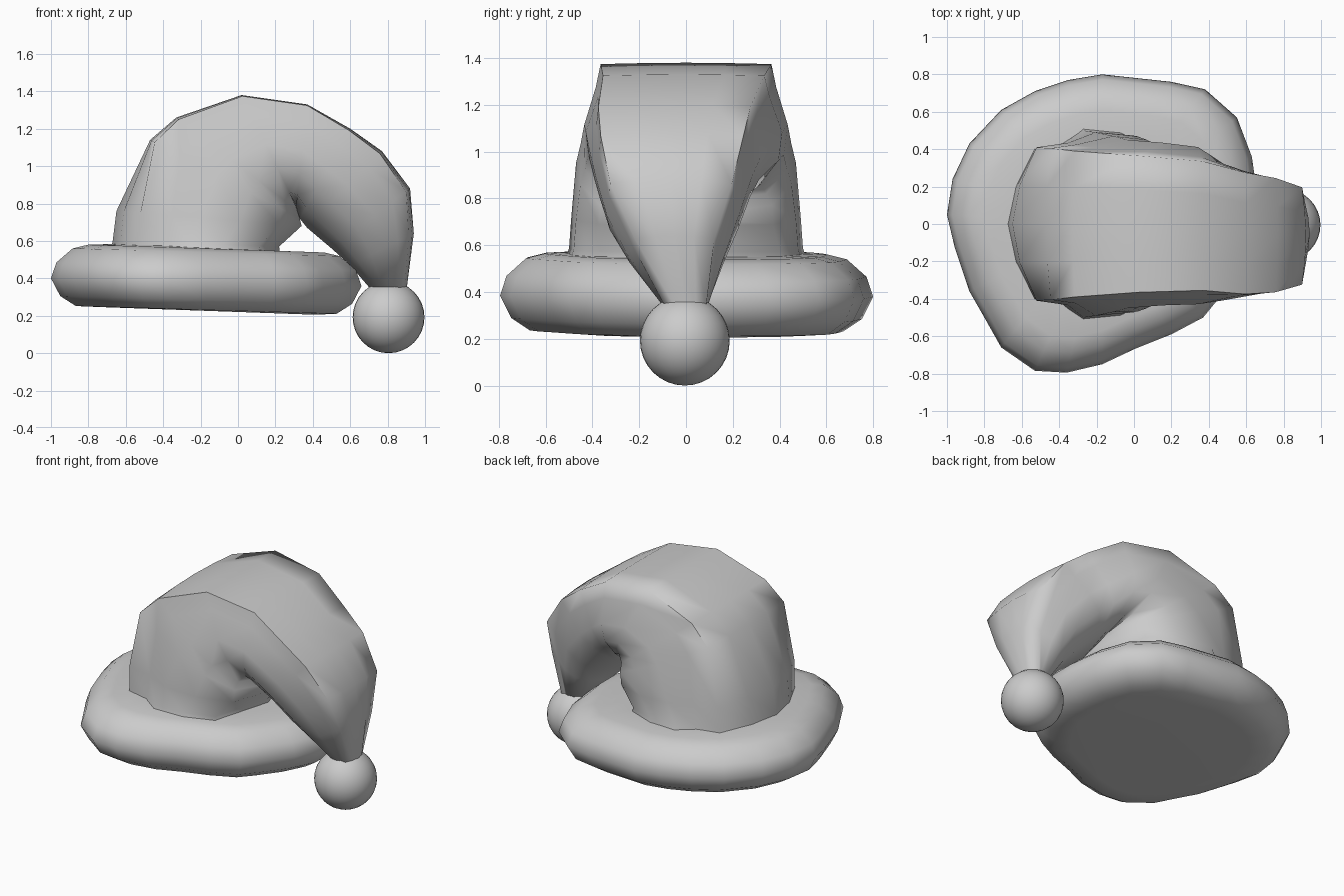
import bpy, bmesh
from math import radians

if "Cube" in bpy.data.objects:
    bpy.data.objects.remove(bpy.data.objects["Cube"])


def loft(name, rings, angle):
    """Skin a list of equal-length closed rings and cap both ends."""
    bm = bmesh.new()
    loops = [[bm.verts.new(p) for p in ring] for ring in rings]
    n = len(loops[0])
    for a, b in zip(loops, loops[1:]):
        for i in range(n):
            j = (i + 1) % n
            bm.faces.new((a[i], a[j], b[j], b[i]))
    bm.faces.new(loops[0])
    bm.faces.new(loops[-1])
    bmesh.ops.recalc_face_normals(bm, faces=bm.faces)
    mesh = bpy.data.meshes.new(name)
    bm.to_mesh(mesh)
    bm.free()
    obj = bpy.data.objects.new(name, mesh)
    bpy.context.collection.objects.link(obj)
    bpy.ops.object.select_all(action='DESELECT')
    obj.select_set(True)
    bpy.context.view_layer.objects.active = obj
    bpy.ops.object.shade_smooth_by_angle(angle=radians(angle))
    return obj


# Puffy brim: irregular plan outline, scaled through a rounded profile
outline = [(-1, .05), (-.97, .24), (-.88, .43), (-.71, .61), (-.53, .71),
           (-.35, .77), (-.17, .80), (.20, .76), (.38, .72), (.55, .57),
           (.63, .36), (.66, .15), (.66, -.05), (.58, -.22), (.46, -.39),
           (.37, -.5), (.2, -.59), (0, -.67), (-.17, -.75), (-.36, -.795),
           (-.53, -.785), (-.71, -.66), (-.8, -.5), (-.88, -.36), (-.96, -.12)]
profile = [(.70, .222), (.84, .227), (.94, .28), (1, .375),
           (.965, .46), (.86, .535), (.76, .555), (.55, .56)]
cx = -.17
loft("brim", [[(cx + (x - cx) * s, y * s, z - .025 * x) for x, y in outline]
              for s, z in profile], 75)

# Drooping cone: outer x z, inner x z, outer half width, side half width,
# corner depth, sideways shift, fullness of the inner side
sections = [
    (-.69, .50, .23, .50, .40, .53, .16, 0, .80),
    (-.67, .60, .22, .57, .40, .50, .16, 0, .80),
    (-.65, .76, .34, .68, .41, .49, .13, 0, .76),
    (-.47, 1.14, .33, .72, .405, .47, .03, 0, .78),
    (-.33, 1.26, .32, .76, .39, .45, .02, 0, .76),
    (.02, 1.38, .31, .79, .365, .435, .01, 0, .74),
    (.37, 1.33, .31, .78, .345, .42, .01, -.01, .74),
    (.60, 1.20, .33, .72, .325, .365, .02, -.05, .65),
    (.77, 1.08, .37, .67, .305, .335, .03, -.06, .6),
    (.92, .88, .50, .56, .26, .285, .05, -.065, .6),
    (.94, .64, .60, .47, .17, .21, .08, -.05, .6),
    (.90, .33, .72, .33, .085, .09, .2, 0, .6),
]


def section(ox, oz, ix, iz, wo, wm, c, shift, full):
    half = [(c * .3, wo * .5), (c, wo), (c + .17, wo * .7 + wm * .3),
            (.45, wm), (.67, wm * .96), (.88, wm * full)]
    pts = [(0, 0)] + half + [(1, 0)] + [(f, -y) for f, y in reversed(half)]
    return [(ox + (ix - ox) * f, y + shift * (1 - f * .3), oz + (iz - oz) * f)
            for f, y in pts]


loft("drooping_cone", [section(*s) for s in sections], 75)

# Pompom at the tip
bpy.ops.mesh.primitive_uv_sphere_add(segments=32, ring_count=16, radius=.192,
                                     location=(.805, -.005, .192))
bpy.context.object.name = "pompom"
bpy.ops.object.shade_smooth()
